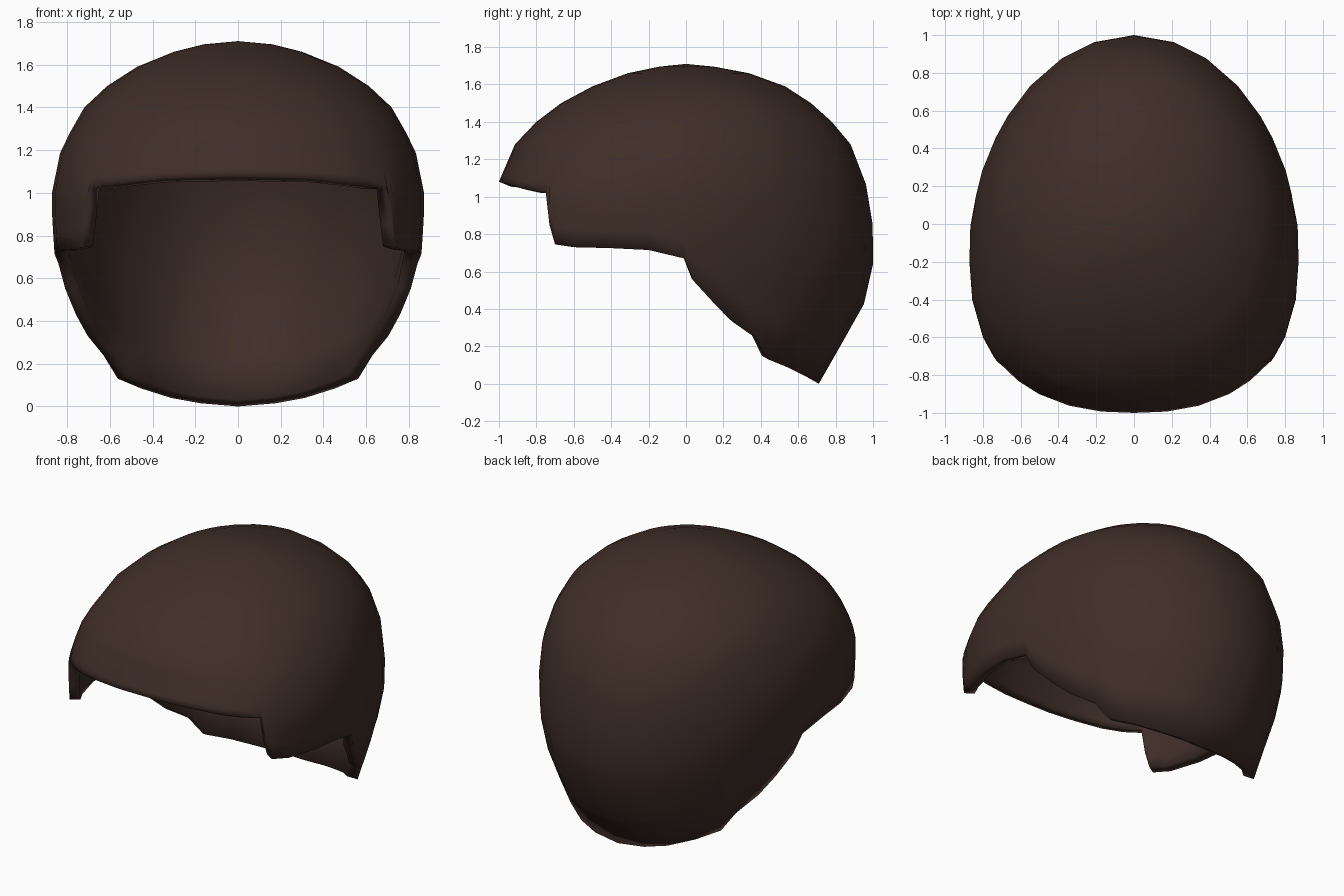
import bpy, bmesh, math

if "Cube" in bpy.data.objects:
    bpy.data.objects.remove(bpy.data.objects["Cube"])

# Silhouette profiles, each as (height, extent)
FRONT = [(1.70, -.12), (1.65, -.36), (1.56, -.57), (1.45, -.75), (1.29, -.91), (1.08, -1), (0, -1)]
BACK = [(1.70, .12), (1.67, .31), (1.59, .53), (1.46, .73), (1.28, .88), (1.08, .96),
        (.84, 1), (.63, 1), (.42, .95), (0, .71)]
WIDTH = [(1.70, .12), (1.69, .20), (1.63, .40), (1.53, .58), (1.39, .73), (1.20, .83),
         (.98, .875), (.72, .86), (.54, .82), (.31, .76), (.12, .73), (0, .70)]
# Lower hairline from fringe centre to nape centre, as (y, z)
RIM = [(-1, 1.08), (-.993, 1.077), (-.962, 1.07), (-.90, 1.05), (-.83, 1.035), (-.75, 1.025),
       (-.73, .85), (-.70, .745), (-.60, .73), (-.40, .725), (-.20, .715), (-.01, .67),
       (.04, .55), (.15, .43), (.25, .33), (.38, .24), (.44, .13), (.55, .085),
       (.64, .04), (.69, .015), (.71, 0)]
TOP_ROWS = [1.695, 1.66, 1.59, 1.5, 1.4, 1.28]
LOWER_ROWS = 6


def lerp(table, z):
    if z >= table[0][0]:
        return table[0][1]
    for (z1, a), (z0, b) in zip(table, table[1:]):
        if z >= z0:
            return b + (a - b) * (z - z0) / (z1 - z0)
    return table[-1][1]


def ring(z):
    """Egg-shaped section: centre, front length, back length, half width, front squareness."""
    k = min(max((z - 1.0) / .71, 0), 1)
    c = -.17 * (1 - k)
    return c, c - lerp(FRONT, z), lerp(BACK, z) - c, lerp(WIDTH, z), 2.5 - .5 * k


def angle_at(y, z):
    c, f, b, w, n = ring(z)
    if y < c:
        return math.acos(min(1, (c - y) / f) ** (n / 2))
    return math.pi - math.acos(min(1, (y - c) / b))


def surface(t, z, side):
    c, f, b, w, n = ring(z)
    s, k = max(math.sin(t), 0), math.cos(t)
    if k > 0:
        return (side * w * s ** (2 / n), c - f * k ** (2 / n), z)
    return (side * w * s, c - b * k, z)


# Columns run from the crown down to the hairline, right side then mirrored left side
half = [(angle_at(y, z), z) for y, z in RIM]
half[0], half[-1] = (0, RIM[0][1]), (math.pi, RIM[-1][1])
columns = [(t, z, 1) for t, z in half] + [(t, z, -1) for t, z in half[-2:0:-1]]

bm = bmesh.new()
crown = bm.verts.new((0, 0, 1.71))
grid = []
for t, rim, side in columns:
    low = TOP_ROWS[-1]
    rows = TOP_ROWS + [low + (rim - low) * i / LOWER_ROWS for i in range(1, LOWER_ROWS + 1)]
    grid.append([bm.verts.new(surface(t, z, side)) for z in rows])
for a, b in zip(grid, grid[1:] + grid[:1]):
    bm.faces.new((crown, a[0], b[0]))
    for i in range(len(a) - 1):
        bm.faces.new((a[i], a[i + 1], b[i + 1], b[i]))
for face in bm.faces:
    face.smooth = True
mesh = bpy.data.meshes.new("hair_cap")
bm.to_mesh(mesh)
bm.free()
hair = bpy.data.objects.new("hair_cap", mesh)
bpy.context.collection.objects.link(hair)

# Inner surface and rim thickness
shell = hair.modifiers.new("thickness", 'SOLIDIFY')
shell.thickness = .065
shell.offset = -1

brown = bpy.data.materials.new("dark_brown")
brown.diffuse_color = (.05, .027, .021, 1)
brown.use_nodes = True
brown.node_tree.nodes["Principled BSDF"].inputs["Base Color"].default_value = brown.diffuse_color
mesh.materials.append(brown)
